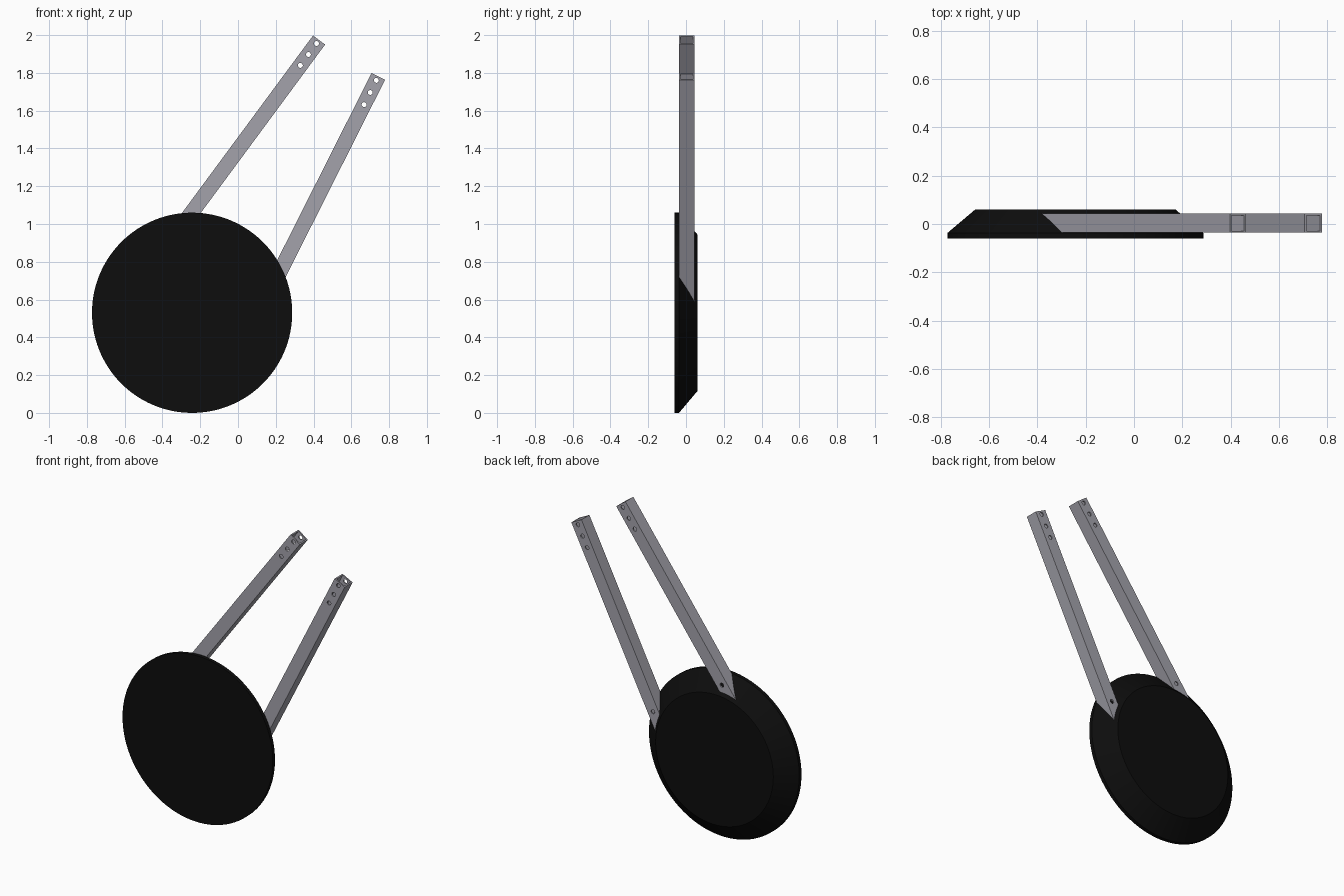
import bpy, bmesh, math
from mathutils import Matrix, Vector

cube = bpy.data.objects.get("Cube")
if cube:
    bpy.data.objects.remove(cube, do_unlink=True)


def material(name, rgb, rough):
    m = bpy.data.materials.new(name)
    m.use_nodes = True
    m.diffuse_color = (*rgb, 1)
    bsdf = next(n for n in m.node_tree.nodes if n.type == "BSDF_PRINCIPLED")
    bsdf.inputs["Base Color"].default_value = (*rgb, 1)
    bsdf.inputs["Roughness"].default_value = rough
    return m


def add_object(name, bm, mat):
    bmesh.ops.recalc_face_normals(bm, faces=bm.faces[:])
    mesh = bpy.data.meshes.new(name)
    bm.to_mesh(mesh)
    bm.free()
    mesh.materials.append(mat)
    obj = bpy.data.objects.new(name, mesh)
    bpy.context.collection.objects.link(obj)
    return obj


def activate(obj):
    bpy.ops.object.select_all(action="DESELECT")
    obj.select_set(True)
    bpy.context.view_layer.objects.active = obj


black = material("black rubber", (0.004, 0.004, 0.004), 0.6)
silver = material("silver metal", (0.37, 0.365, 0.41), 0.5)

# Shared frame: origin at the disc centre, local z along the tilted handle axis
RADIUS = 0.53
frame = Matrix.Translation((-0.243, 0, RADIUS)) @ Matrix.Rotation(math.radians(31.6), 4, "Y")

# Disc: a short rim and a tapered back, turned around the y axis
bm = bmesh.new()
profile = [(0, -0.06), (RADIUS, -0.06), (RADIUS, -0.037), (0.415, 0.06), (0, 0.06)]
verts = [bm.verts.new((r, y, 0)) for r, y in profile]
edges = [bm.edges.new(pair) for pair in zip(verts, verts[1:])]
bmesh.ops.spin(bm, geom=verts + edges, cent=(0, 0, 0), axis=(0, 1, 0),
               angle=math.tau, steps=128, use_duplicate=False)
bmesh.ops.remove_doubles(bm, verts=bm.verts[:], dist=0.0001)
disc = add_object("disc", bm, black)
disc.matrix_world = frame
activate(disc)
bpy.ops.object.shade_smooth_by_angle(angle=math.radians(30))

# Arm: hollow square tube hanging down from its open top end
HALF, WALL, LENGTH = 0.04, 0.008, 1.36
bm = bmesh.new()
corners = [(-1, -1), (1, -1), (1, 1), (-1, 1)]
rings = [[bm.verts.new((x * h, y * h, z)) for x, y in corners]
         for h, z in [(HALF, 0), (HALF, -LENGTH), (HALF - WALL, -LENGTH), (HALF - WALL, 0)]]
for a, b in zip(rings, rings[1:] + rings[:1]):
    for i in range(4):
        j = (i + 1) % 4
        bm.faces.new((a[i], a[j], b[j], b[i]))
left_arm = add_object("left_arm", bm, silver)

# Bolt holes: three near the top, one near the disc
bm = bmesh.new()
for depth in (0.023, 0.095, 0.167, 1.2):
    bmesh.ops.create_cone(bm, cap_ends=True, segments=24, radius1=0.013, radius2=0.013, depth=0.2,
                          matrix=Matrix.Translation((0, 0, -depth)) @ Matrix.Rotation(math.pi / 2, 4, "X"))
cutter = add_object("hole_cutter", bm, silver)
cutter.hide_render = True
cut = left_arm.modifiers.new("holes", "BOOLEAN")
cut.operation = "DIFFERENCE"
cut.solver = "EXACT"
cut.object = cutter
activate(left_arm)
bpy.ops.object.modifier_apply(modifier=cut.name)
bpy.data.objects.remove(cutter, do_unlink=True)

# Place the two arms on either side of the axis, spreading towards the disc
right_arm = bpy.data.objects.new("right_arm", left_arm.data)
bpy.context.collection.objects.link(right_arm)
for arm, side in ((left_arm, 1), (right_arm, -1)):
    arm.matrix_world = (frame @ Matrix.Translation((side * 0.184, 0.004, 1.582))
                        @ Matrix.Rotation(math.radians(-4.85 * side), 4, "Y"))
